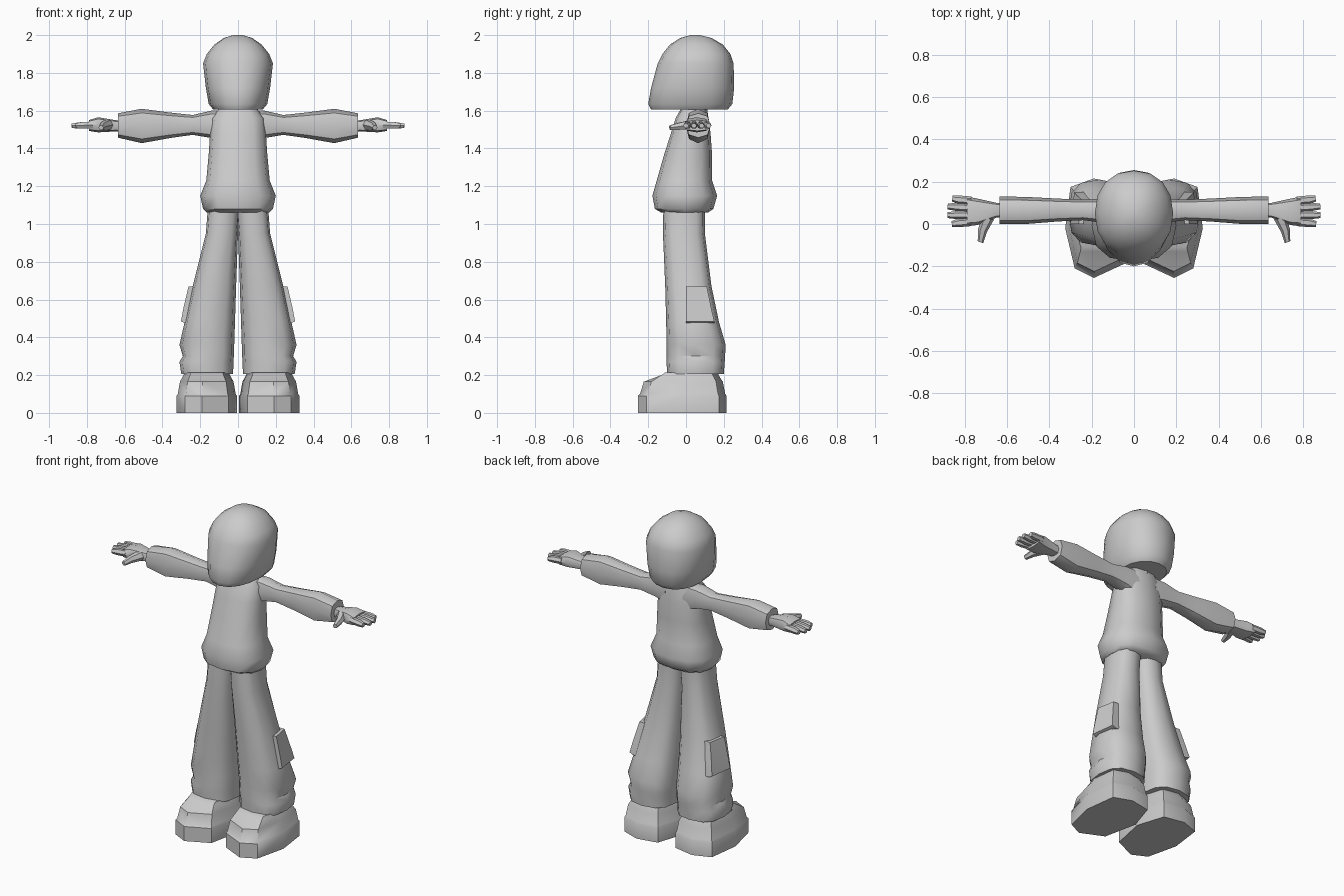
import bpy, bmesh, math
from mathutils import Vector

if "Cube" in bpy.data.objects:
    bpy.data.objects.remove(bpy.data.objects["Cube"])

grey = bpy.data.materials.new("plain grey")
grey.diffuse_color = (0.6, 0.6, 0.6, 1)
grey.use_nodes = True
grey.node_tree.nodes["Principled BSDF"].inputs["Base Color"].default_value = grey.diffuse_color


def skin(name, rings, mirror=False, angle=42):
    """Bridge a list of equal-length point rings into a closed smooth part."""
    bm = bmesh.new()
    vs = [[bm.verts.new(p) for p in r] for r in rings]
    n = len(vs[0])
    for a, b in zip(vs, vs[1:]):
        for i in range(n):
            bm.faces.new((a[i], a[(i + 1) % n], b[(i + 1) % n], b[i]))
    bm.faces.new(vs[0][::-1])
    bm.faces.new(vs[-1])
    bmesh.ops.recalc_face_normals(bm, faces=bm.faces)
    me = bpy.data.meshes.new(name)
    bm.to_mesh(me)
    bm.free()
    me.materials.append(grey)
    me.polygons.foreach_set("use_smooth", [True] * len(me.polygons))
    me.set_sharp_from_angle(angle=math.radians(angle))
    ob = bpy.data.objects.new(name, me)
    bpy.context.collection.objects.link(ob)
    if mirror:
        ob.modifiers.new("mirror", 'MIRROR').use_mirror_merge = False
    return ob


def oval(a0, a1, b0, b1, n, power=1.0, mid=None, turn=0.0):
    """Rounded cross-section filling a0..a1 by b0..b1, widest at b = mid."""
    mid = (b0 + b1) / 2 if mid is None else mid
    pts = []
    for i in range(n):
        t = 2 * math.pi * i / n + turn
        c, s = math.cos(t), math.sin(t)
        c = math.copysign(abs(c) ** power, c)
        s = math.copysign(abs(s) ** power, s)
        pts.append(((a0 + a1) / 2 + c * (a1 - a0) / 2,
                    mid + s * ((b1 - mid) if s > 0 else (mid - b0))))
    return pts


def upright(name, rows, n, power=1.0, mid=None, **kw):
    """Loft along z from rows of (z, x0, x1, y0, y1)."""
    return skin(name, [[(x, y, z) for x, y in oval(x0, x1, y0, y1, n, power, mid)]
                       for z, x0, x1, y0, y1 in rows], **kw)


def sideways(name, rows, n, power=1.0):
    """Mirrored loft along x from rows of (x, y0, y1, z0, z1)."""
    return skin(name, [[(x, y, z) for y, z in oval(y0, y1, z0, z1, n, power)]
                       for x, y0, y1, z0, z1 in rows], mirror=True)


def digit(name, stations):
    """Mirrored finger from (point, radius) stations."""
    d = (Vector(stations[-1][0]) - Vector(stations[0][0])).normalized()
    u = d.cross(Vector((0, 0, 1))).normalized()
    w = u.cross(d)
    return skin(name, [[Vector(p) + r * (u * math.cos(t) + w * math.sin(t))
                        for t in [math.pi / 3 * i for i in range(6)]]
                       for p, r in stations], mirror=True)


# Head: flat below, domed above, narrowing towards the face
upright("head", [(z, -h, h, f, b) for z, h, f, b in [
    (1.605, 0.13, -0.185, 0.22), (1.635, 0.155, -0.2, 0.245),
    (1.72, 0.17, -0.185, 0.255), (1.85, 0.185, -0.15, 0.252),
    (1.90, 0.165, -0.125, 0.235), (1.95, 0.125, -0.085, 0.195),
    (1.985, 0.075, -0.03, 0.135), (2.0, 0.025, 0.025, 0.075)]],
    16, 0.9, 0.05)
upright("neck", [(1.55, -0.06, 0.06, 0.0, 0.12), (1.63, -0.05, 0.05, 0.01, 0.11)], 8)

# Shirt with a puffed hem
upright("shirt", [(z, -h, h, f, b) for z, h, f, b in [
    (1.06, 0.165, -0.13, 0.115), (1.08, 0.185, -0.165, 0.145),
    (1.15, 0.2, -0.178, 0.165), (1.23, 0.168, -0.155, 0.138),
    (1.37, 0.155, -0.115, 0.138), (1.48, 0.148, -0.08, 0.13),
    (1.56, 0.14, -0.055, 0.12), (1.605, 0.105, -0.03, 0.11)]],
    12, 0.8)

# Sleeves
sideways("sleeve", [
    (0.06, 0.0, 0.12, 1.43, 1.605), (0.14, 0.005, 0.12, 1.455, 1.6),
    (0.24, 0.018, 0.115, 1.472, 1.577), (0.36, 0.012, 0.12, 1.455, 1.59),
    (0.51, 0.0, 0.128, 1.428, 1.61), (0.635, 0.0, 0.13, 1.457, 1.586)], 8, 0.8)

# Hands
sideways("palm", [
    (0.61, 0.035, 0.1, 1.49, 1.545), (0.65, 0.03, 0.1, 1.49, 1.55),
    (0.74, -0.005, 0.12, 1.485, 1.565), (0.79, -0.01, 0.13, 1.493, 1.55)], 8, 0.7)
for i, (y, tip_y, tip_x) in enumerate([(0.11, 0.12, 0.858), (0.077, 0.083, 0.88),
                                       (0.042, 0.042, 0.88), (0.01, 0.0, 0.86)]):
    digit(f"finger_{i + 1}", [((0.77, y, 1.525), 0.02), ((0.83, (y + tip_y) / 2, 1.522), 0.02),
                              ((tip_x, tip_y, 1.52), 0.014)])
digit("thumb", [((0.69, 0.03, 1.525), 0.03), ((0.715, -0.03, 1.518), 0.022),
                ((0.725, -0.085, 1.51), 0.014)])

# Trousers: two flared legs meeting at the waist
upright("trouser_leg", [
    (1.08, -0.01, 0.16, -0.12, 0.1), (0.95, 0.0, 0.17, -0.122, 0.1),
    (0.67, 0.01, 0.24, -0.11, 0.135), (0.48, 0.016, 0.283, -0.105, 0.175),
    (0.36, 0.02, 0.31, -0.103, 0.21), (0.30, 0.022, 0.292, -0.103, 0.207),
    (0.27, 0.024, 0.31, -0.103, 0.205), (0.205, 0.026, 0.3, -0.1, 0.2)],
    12, 0.75, mirror=True)

# Side pockets
skin("pocket", [[(0.15, y0, z), (x, y0, z), (x - 0.02, y1, z), (0.15, y1, z)]
                for z, x, y0, y1 in [(0.67, 0.262, 0.0, 0.11), (0.55, 0.29, 0.0, 0.135),
                                     (0.485, 0.302, 0.0, 0.15), (0.475, 0.28, 0.0, 0.15)]],
     mirror=True)

# Shoes: one outline, shrunk level by level, with the ankle cut back from the toe
outline = [(0.05, -0.19), (0.19, -0.255), (0.28, -0.21), (0.325, -0.02),
           (0.3, 0.175), (0.19, 0.215), (0.06, 0.19), (0.006, 0.02)]


def shoe_ring(z, s, front=-1.0, cx=0.165, cy=0.03):
    return [(cx + (x - cx) * s, max(front, cy + (y - cy) * s), z) for x, y in outline]


skin("shoe", [shoe_ring(0, 1), shoe_ring(0.09, 1), shoe_ring(0.1, 0.96),
              shoe_ring(0.165, 0.89), shoe_ring(0.2, 0.77, -0.13), shoe_ring(0.215, 0.74, -0.11)],
     mirror=True)
